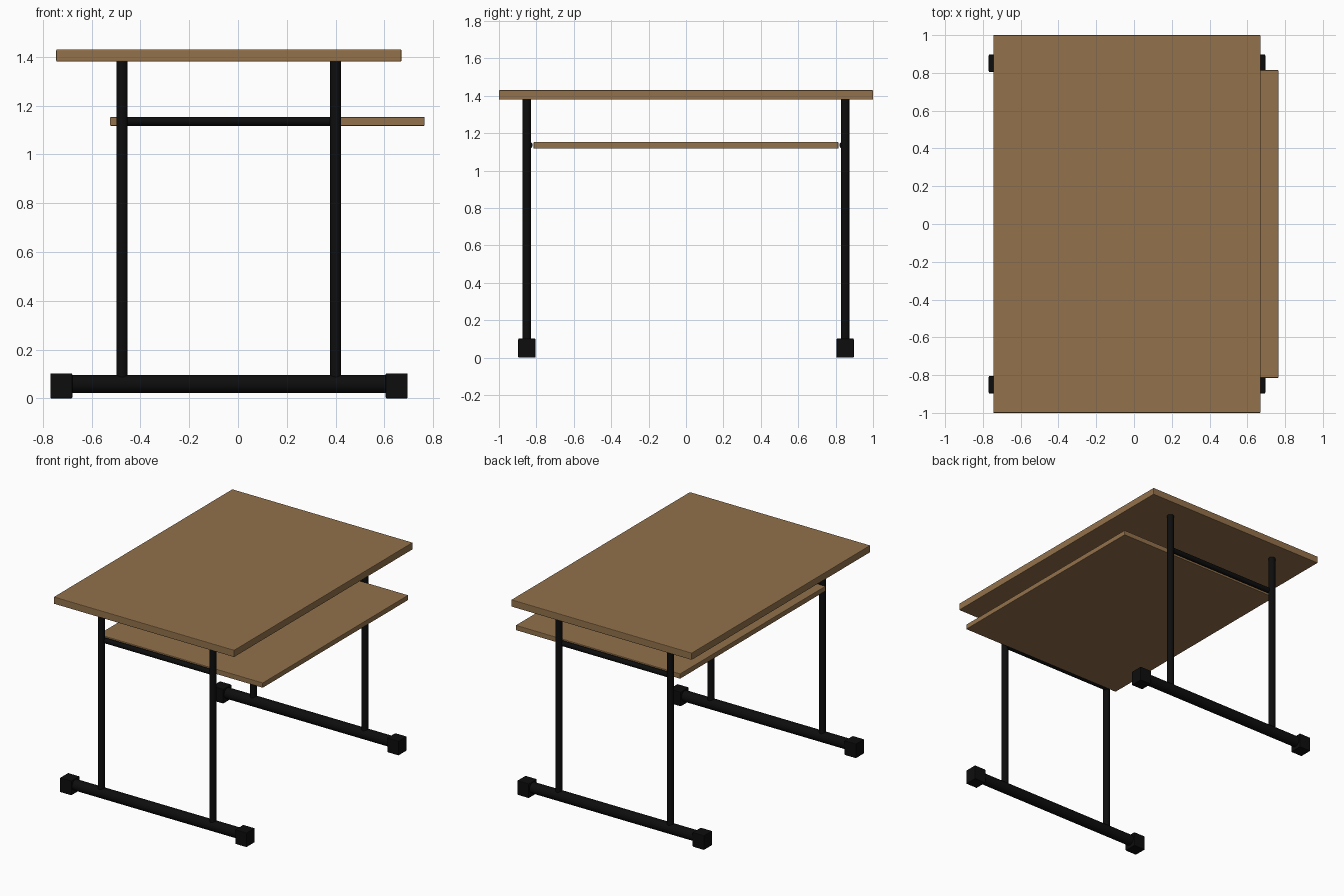
import bpy
import math

cube = bpy.data.objects.get("Cube")
if cube:
    bpy.data.objects.remove(cube, do_unlink=True)


def material(name, color):
    mat = bpy.data.materials.new(name)
    mat.use_nodes = True
    mat.diffuse_color = color
    mat.node_tree.nodes["Principled BSDF"].inputs["Base Color"].default_value = color
    return mat


wood = material("brown wood", (0.29, 0.165, 0.07, 1))
metal = material("black metal", (0.004, 0.004, 0.004, 1))


def finish(name, mat):
    obj = bpy.context.object
    obj.name = name
    obj.data.materials.append(mat)
    return obj


def box(name, low, high, mat, bevel):
    centre = [(a + b) / 2 for a, b in zip(low, high)]
    bpy.ops.mesh.primitive_cube_add(size=1, location=centre)
    obj = finish(name, mat)
    obj.scale = [b - a for a, b in zip(low, high)]
    bpy.ops.object.transform_apply(location=False, rotation=False, scale=True)
    mod = obj.modifiers.new("soft edges", "BEVEL")
    mod.width = bevel
    mod.segments = 2


def tube(name, start, end, radius, axis):
    centre = [(a + b) / 2 for a, b in zip(start, end)]
    turn = (0, math.pi / 2, 0) if axis == "x" else (0, 0, 0)
    bpy.ops.mesh.primitive_cylinder_add(
        vertices=24, radius=radius, depth=math.dist(start, end),
        location=centre, rotation=turn)
    finish(name, metal)
    bpy.ops.object.shade_smooth_by_angle()


# Wooden boards
box("table_top", (-0.745, -1, 1.38), (0.67, 1, 1.43), wood, 0.004)
box("shelf", (-0.525, -0.815, 1.117), (0.765, 0.815, 1.153), wood, 0.004)

# Metal frame at each end of the table
for end, side in (("front", -1), ("back", 1)):
    y = side * 0.851
    tube(end + "_runner", (-0.74, y, 0.059), (0.67, y, 0.059), 0.037, "x")
    for hand, x in (("right", -0.475), ("left", 0.4)):
        tube(f"{end}_{hand}_leg", (x, y, 0.06), (x, y, 1.385), 0.023, "z")
    # Shelf support bar
    bar_y = side * 0.838
    tube(end + "_shelf_bar", (-0.475, bar_y, 1.136), (0.4, bar_y, 1.136), 0.018, "x")
    # Foot blocks
    for hand, x in (("right", -0.724), ("left", 0.65)):
        box(f"{end}_{hand}_foot", (x - 0.045, y - 0.046, 0),
            (x + 0.045, y + 0.046, 0.102), metal, 0.004)
